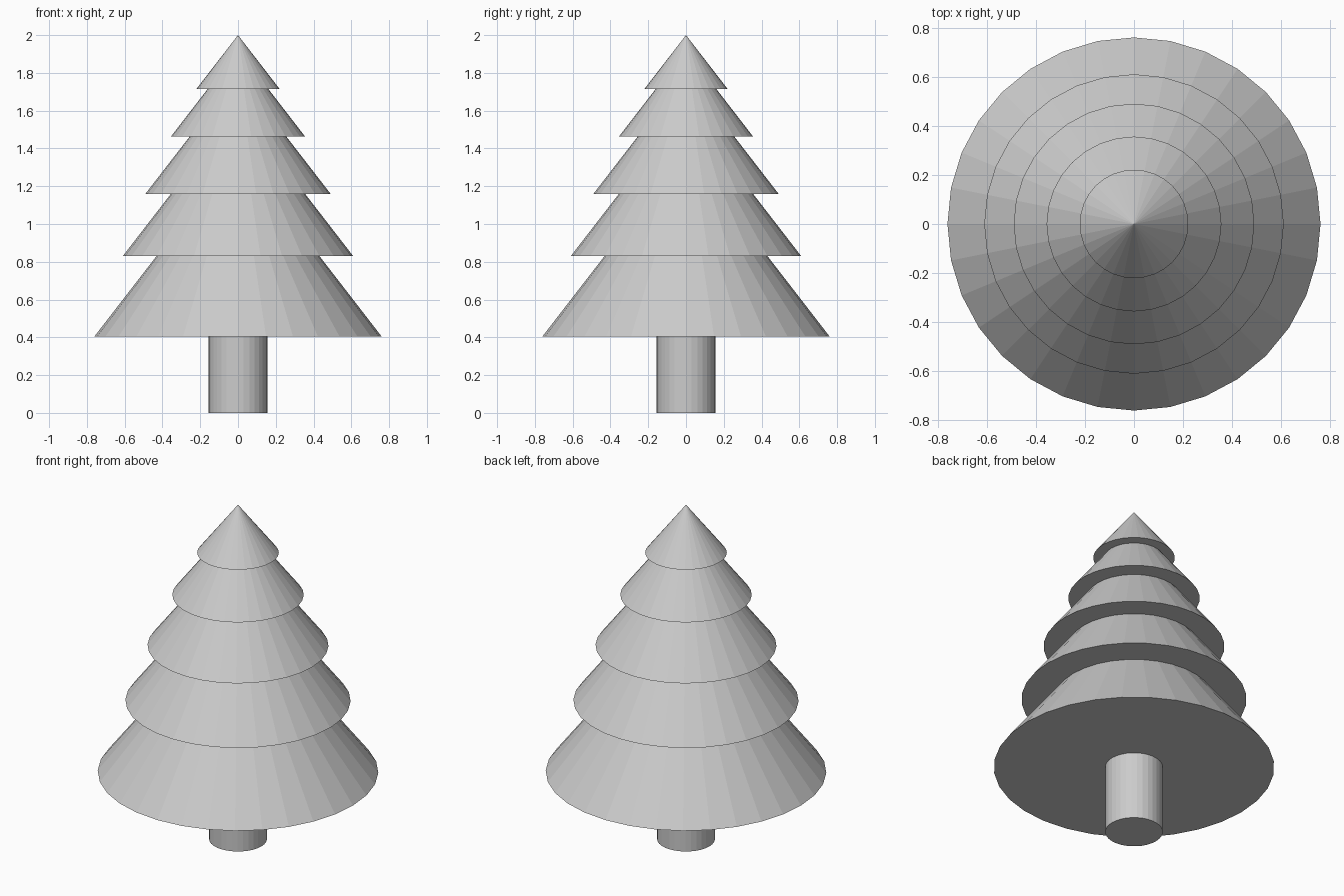
import bpy

if "Cube" in bpy.data.objects:
    bpy.data.objects.remove(bpy.data.objects["Cube"])

SIDES = 32
SLOPE = 0.773  # radius lost per unit of height, shared by all tiers


def cone(name, radius, z, height):
    bpy.ops.mesh.primitive_cone_add(vertices=SIDES, radius1=radius, radius2=0,
                                    depth=height, location=(0, 0, z + height / 2))
    bpy.context.object.name = name


# Trunk
bpy.ops.mesh.primitive_cylinder_add(vertices=SIDES, radius=0.156, depth=0.405,
                                    location=(0, 0, 0.2025))
bpy.context.object.name = "trunk"

# Foliage tiers: rim radius and rim height, bottom to top
tiers = [(0.76, 0.405), (0.61, 0.83), (0.49, 1.16), (0.356, 1.462), (0.221, 1.714)]
for i, (radius, z) in enumerate(tiers, 1):
    cone(f"foliage_tier_{i}", radius, z, min(radius / SLOPE, 2.0 - z))
